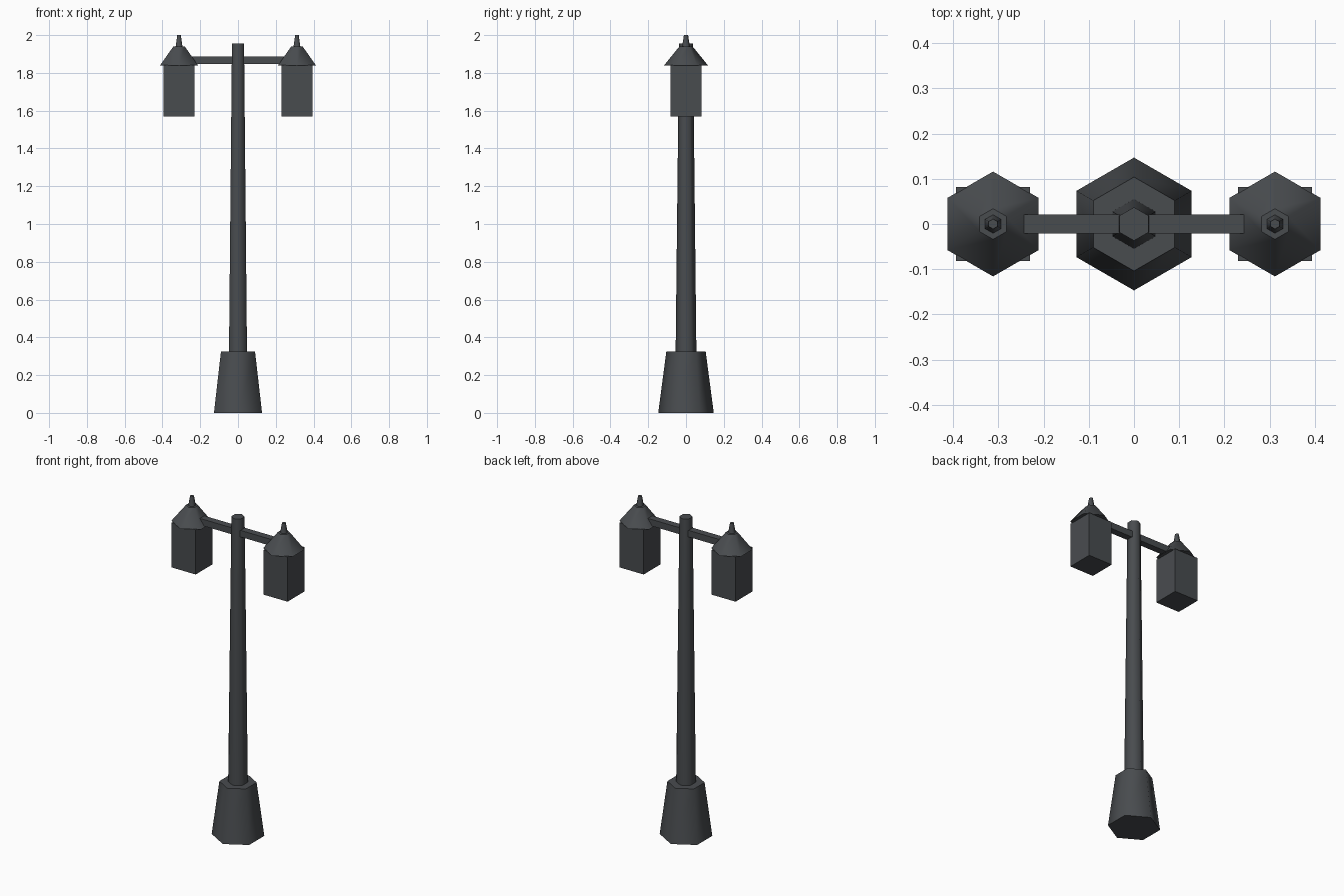
import bpy, bmesh, math

if "Cube" in bpy.data.objects:
    bpy.data.objects.remove(bpy.data.objects["Cube"])

iron = bpy.data.materials.new("dark iron grey")
iron.diffuse_color = (0.066, 0.072, 0.078, 1)
iron.use_nodes = True
iron.node_tree.nodes["Principled BSDF"].inputs["Base Color"].default_value = iron.diffuse_color


def finish(name, bm):
    mesh = bpy.data.meshes.new(name)
    bm.to_mesh(mesh)
    bm.free()
    mesh.materials.append(iron)
    ob = bpy.data.objects.new(name, mesh)
    bpy.context.collection.objects.link(ob)
    return ob


def hex_taper(name, x, z0, z1, r0, r1):
    """Six-sided tapered post, corners pointing along y, smooth sides and flat caps."""
    bm = bmesh.new()
    rings = []
    for z, r in ((z0, r0), (z1, r1)):
        rings.append([bm.verts.new((x + r * math.sin(i * math.pi / 3),
                                    r * math.cos(i * math.pi / 3), z)) for i in range(6)])
    lo, hi = rings
    for i in range(6):
        j = (i + 1) % 6
        bm.faces.new((lo[j], lo[i], hi[i], hi[j])).smooth = True
    for cap in (lo, hi[::-1]):
        face = bm.faces.new(cap)
        for e in face.edges:
            e.smooth = False
    bmesh.ops.recalc_face_normals(bm, faces=bm.faces)
    return finish(name, bm)


def box(name, centre, size):
    bm = bmesh.new()
    bmesh.ops.create_cube(bm, size=1)
    for v in bm.verts:
        v.co = [c + a * s for c, a, s in zip(centre, v.co, size)]
    return finish(name, bm)


# Post and crossbar
hex_taper("base", 0, 0, 0.326, 0.147, 0.104)
hex_taper("pole", 0, 0.32, 1.955, 0.055, 0.037)
box("crossbar", (0, 0, 1.866), (0.754, 0.042, 0.04))

# Two hanging lanterns
for side, x in (("left", -0.312), ("right", 0.312)):
    box(side + "_lantern", (x, 0, 1.705), (0.163, 0.163, 0.274))
    hex_taper(side + "_roof", x, 1.84, 1.941, 0.116, 0.034)
    hex_taper(side + "_finial", x, 1.938, 2.0, 0.021, 0.011)
